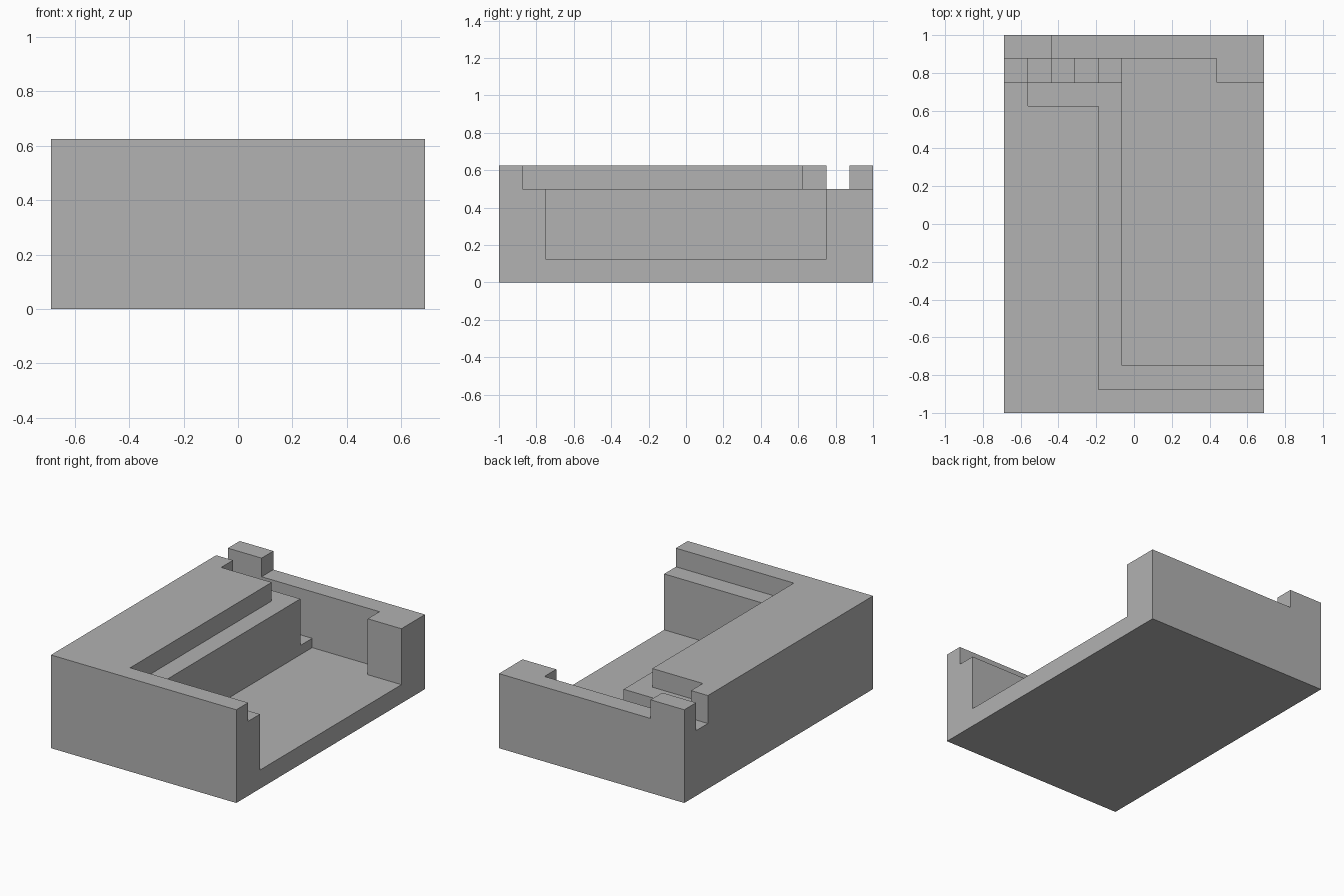
import bpy, bmesh, math

old = bpy.data.objects.get("Cube")
if old:
    bpy.data.objects.remove(old, do_unlink=True)

U = 0.125          # grid module
W, D, H = 11, 16, 5  # body size in modules

grey = bpy.data.materials.new("plain grey")
grey.use_nodes = True
colour = (0.445, 0.445, 0.445, 1)
grey.diffuse_color = colour
grey.node_tree.nodes["Principled BSDF"].inputs["Base Color"].default_value = colour


def box(name, xs, ys, zs):
    """Box from module ranges, measured from the front corner at low x."""
    bm = bmesh.new()
    bmesh.ops.create_cube(bm, size=1)
    for v in bm.verts:
        x, y, z = (r[0] if c < 0 else r[1] for c, r in zip(v.co, (xs, ys, zs)))
        v.co = ((x - W / 2) * U, (y - D / 2) * U, z * U)
    mesh = bpy.data.meshes.new(name)
    bm.to_mesh(mesh)
    bm.free()
    mesh.materials.append(grey)
    ob = bpy.data.objects.new(name, mesh)
    bpy.context.collection.objects.link(ob)
    return ob


body = box("tray_body", (0, W), (0, D), (0, H))

# Cuts: cavity open on the left side, its rear pocket, stepped rims, rear wall
cutters = [
    box("cavity_cutter", (5, 12), (2, 14), (1, 6)),
    box("rear_pocket_cutter", (5, 9), (13, 15), (1, 6)),
    box("ledge_cutter", (4, 12), (1, 17), (4, 6)),
    box("recess_cutter", (1, 12), (13, 14.5), (4, 6)),
    box("rear_rim_cutter", (2, 12), (14.5, 17), (4, 6)),
]
# Staircase channel descending into the cavity
for i in range(5):
    cutters.append(box("stair_cutter", (i if i else -1, 6), (14, 15), (3.5 - i / 2, 6)))

for c in cutters:
    c.hide_render = True
    mod = body.modifiers.new(c.name, 'BOOLEAN')
    mod.operation = 'DIFFERENCE'
    mod.solver = 'EXACT'
    mod.object = c

# Bake the cuts and drop the helpers
bpy.context.view_layer.update()
deps = bpy.context.evaluated_depsgraph_get()
result = bpy.data.meshes.new_from_object(body.evaluated_get(deps))
body.modifiers.clear()
body.data = result
for c in cutters:
    bpy.data.objects.remove(c, do_unlink=True)

# Merge coplanar faces
bm = bmesh.new()
bm.from_mesh(result)
bmesh.ops.remove_doubles(bm, verts=bm.verts, dist=0.0005)
bmesh.ops.dissolve_limit(bm, angle_limit=math.radians(1), verts=bm.verts, edges=bm.edges)
for f in bm.faces:
    f.smooth = False
    f.material_index = 0
bm.to_mesh(result)
bm.free()
result.materials.clear()
result.materials.append(grey)
